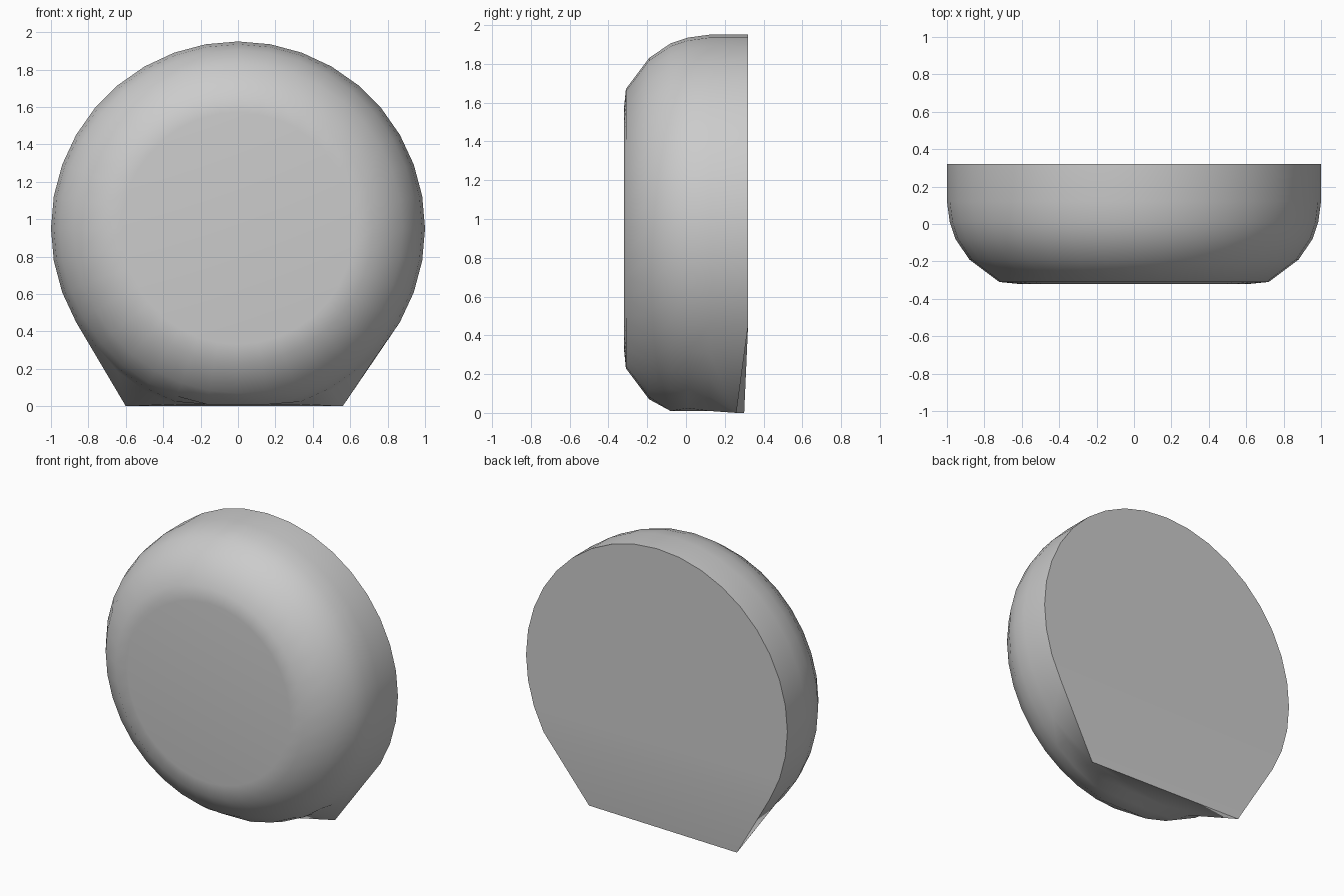
import bpy, bmesh, math

cube = bpy.data.objects.get("Cube")
if cube:
    bpy.data.objects.remove(cube, do_unlink=True)

SEGMENTS = 36
CENTRE_Z = 0.95
BACK_Y = 0.32
# Radius and depth of each ring, from the flat front towards the back
RINGS = [(0.62, -0.32), (0.72, -0.31), (0.88, -0.19),
         (0.955, -0.08), (0.985, 0.01), (1.0, 0.12)]
RIGHT_FOOT = (0.56, 0.26, 0)
LEFT_FOOT = (-0.6, 0.30, 0)

grey = bpy.data.materials.new("plain grey")
grey.use_nodes = True
colour = (0.6, 0.6, 0.6, 1)
grey.diffuse_color = colour
grey.node_tree.nodes["Principled BSDF"].inputs["Base Color"].default_value = colour


def ring_point(i, radius, y):
    a = math.tau * i / SEGMENTS
    z = CENTRE_Z + radius * math.sin(a)
    return (radius * math.cos(a), y, max(z, 0.01))


def back_point(i):
    # The lowest part of the back outline gathers into the two foot corners
    a = math.tau * i / SEGMENTS
    if math.sin(a) < -0.52:
        return RIGHT_FOOT if math.cos(a) > -0.01 else LEFT_FOOT
    return ring_point(i, 1.0, BACK_Y)


bm = bmesh.new()

# Rounded shell, lofted from the front disc to the footed back outline
loops = [[bm.verts.new(ring_point(i, r, y)) for i in range(SEGMENTS)] for r, y in RINGS]
loops.append([bm.verts.new(back_point(i)) for i in range(SEGMENTS)])
bm.faces.new(loops[0])
for a, b in zip(loops, loops[1:]):
    for i in range(SEGMENTS):
        j = (i + 1) % SEGMENTS
        bm.faces.new((a[i], b[i], b[j], a[j]))

# Flat back, with a slightly tilted lower panel
bmesh.ops.remove_doubles(bm, verts=bm.verts, dist=0.0005)
outline = [e for e in bm.edges if e.is_boundary]
rim = {v for e in outline for v in e.verts}
upper = sorted((v for v in rim if v.co.z > 0.1),
               key=lambda v: math.atan2(v.co.x, v.co.z - CENTRE_Z))
feet = sorted((v for v in rim if v.co.z <= 0.1), key=lambda v: v.co.x)
bm.faces.new(upper)
bm.faces.new((upper[0], upper[-1], feet[1], feet[0]))
bmesh.ops.recalc_face_normals(bm, faces=bm.faces)

mesh = bpy.data.meshes.new("rounded_body")
bm.to_mesh(mesh)
bm.free()
mesh.materials.append(grey)
body = bpy.data.objects.new("rounded_body", mesh)
bpy.context.collection.objects.link(body)

# Smooth shell with a crisp back edge
bpy.ops.object.select_all(action="DESELECT")
body.select_set(True)
bpy.context.view_layer.objects.active = body
bpy.ops.object.shade_smooth_by_angle(angle=math.radians(45))
